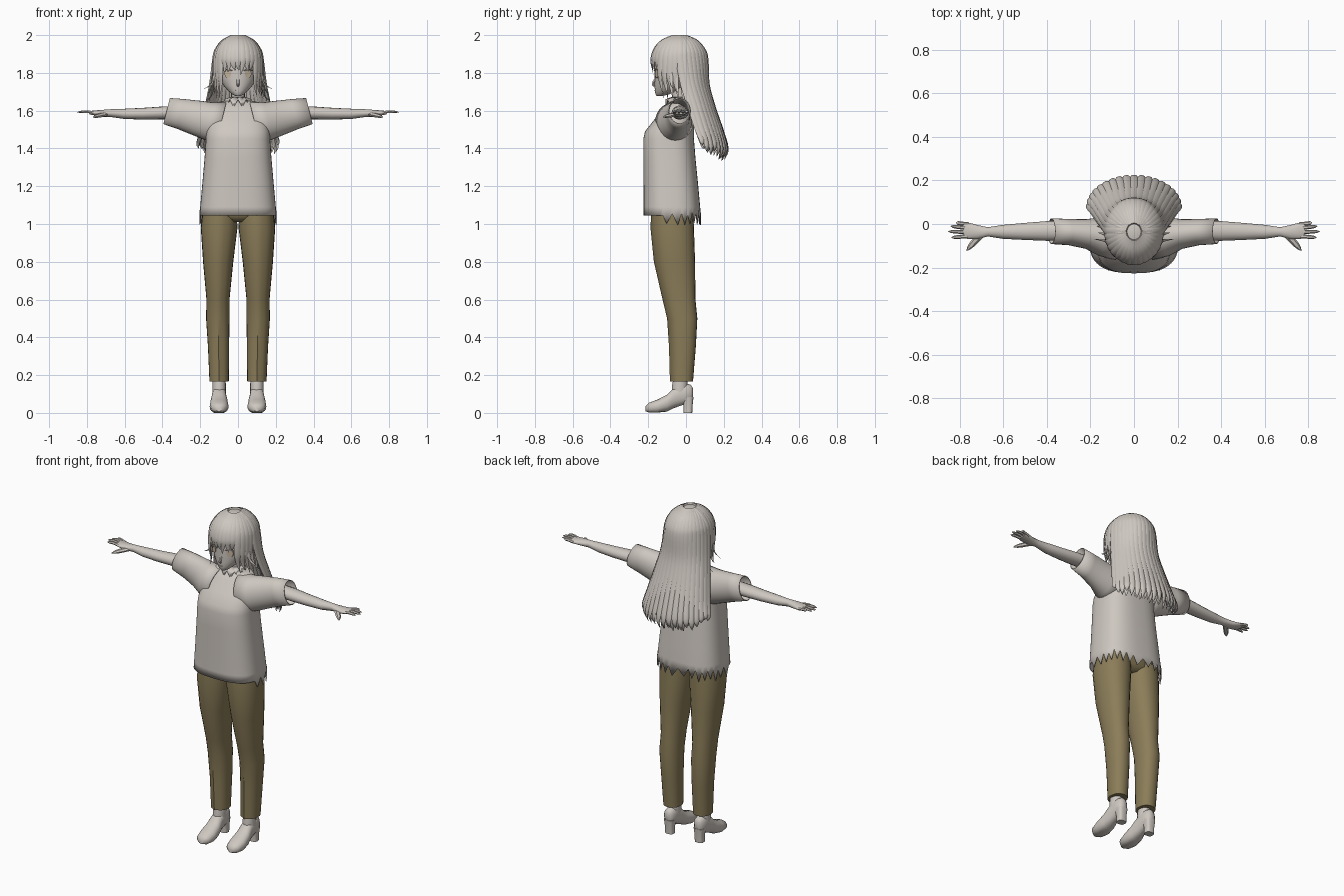
import bpy, bmesh, math, random
from math import sin, cos, pi
from mathutils import Vector

random.seed(4)
cube = bpy.data.objects.get("Cube")
if cube:
    bpy.data.objects.remove(cube)


def material(name, rgb):
    m = bpy.data.materials.new(name)
    m.use_nodes = True
    m.diffuse_color = (*rgb, 1)
    m.node_tree.nodes["Principled BSDF"].inputs["Base Color"].default_value = (*rgb, 1)
    return m


PALE = material("warm pale grey", (0.62, 0.575, 0.53))
OLIVE = material("olive brown", (0.26, 0.205, 0.10))
TAN = material("light tan", (0.56, 0.46, 0.34))


def finish(name, bm, mat, mirror=False, thick=0, angle=50):
    bmesh.ops.recalc_face_normals(bm, faces=bm.faces)
    me = bpy.data.meshes.new(name)
    bm.to_mesh(me)
    bm.free()
    me.materials.append(mat)
    ob = bpy.data.objects.new(name, me)
    bpy.context.collection.objects.link(ob)
    bpy.ops.object.select_all(action="DESELECT")
    ob.select_set(True)
    bpy.context.view_layer.objects.active = ob
    bpy.ops.object.shade_smooth_by_angle(angle=math.radians(angle))
    if thick:
        ob.modifiers.new("cloth", "SOLIDIFY").thickness = thick
    if mirror:
        ob.modifiers.new("other side", "MIRROR")
    return ob


def skin(bm, rings, caps=True):
    """Bridge a list of vertex loops with quads."""
    for a, b in zip(rings, rings[1:]):
        n = len(a)
        for i in range(n):
            bm.faces.new((a[i], a[(i + 1) % n], b[(i + 1) % n], b[i]))
    if caps:
        bm.faces.new(rings[0])
        bm.faces.new(rings[-1])


def loft(name, axis, sections, mat, n=24, power=2, caps=True, mirror=False,
         thick=0, shear=0, edit=None):
    """Sections are (position, centre u, centre v, radius u, radius v)."""
    bm = bmesh.new()
    rings = []
    for k, (p, cu, cv, ru, rv) in enumerate(sections):
        ring = []
        for i in range(n):
            c, s = cos(2 * pi * i / n), sin(2 * pi * i / n)
            u = cu + ru * math.copysign(abs(c) ** (2 / power), c)
            v = cv + rv * math.copysign(abs(s) ** (2 / power), s)
            co = {"x": (p - shear * (v - cv), u, v), "y": (u, p, v), "z": (u, v, p)}[axis]
            co = Vector(co)
            if edit:
                edit(co, k, i)
            ring.append(bm.verts.new(co))
        rings.append(ring)
    skin(bm, rings, caps)
    return finish(name, bm, mat, mirror, thick)


def sample(pts, steps):
    """Catmull-Rom curve through the points."""
    p = [Vector(q) for q in pts]
    p = [2 * p[0] - p[1]] + p + [2 * p[-1] - p[-2]]
    out = []
    for j in range(1, len(p) - 2):
        a, b, c, d = p[j - 1:j + 3]
        for k in range(steps):
            t = k / steps
            out.append(0.5 * (2 * b + (c - a) * t + (2 * a - 5 * b + 4 * c - d) * t * t
                              + (3 * b - a - 3 * c + d) * t ** 3))
    return out + [p[-2]]


def lock(bm, pts, normal, width, thick, taper=4, steps=4, sides=6):
    """Flattened tube that narrows to its tip; normal(point) faces outward."""
    path = sample(pts, steps)
    rings = []
    for i, q in enumerate(path):
        t = i / (len(path) - 1)
        tan = (path[min(i + 1, len(path) - 1)] - path[max(i - 1, 0)]).normalized()
        side = tan.cross(normal(q)).normalized()
        up = side.cross(tan)
        f = max(1 - t ** taper, 0.06)
        rings.append([bm.verts.new(q + side * cos(2 * pi * k / sides) * width * f
                                   + up * sin(2 * pi * k / sides) * thick * f)
                      for k in range(sides)])
    skin(bm, rings)


# Trousers, with a pressed crease down the front of each leg
def crease(co, k, i):
    if i == 18:
        co.y -= 0.006


loft("trouser_legs", "z", [
    (1.07, .097, -.07, .09, .108), (.98, .1, -.07, .097, .112), (.8, .105, -.058, .08, .106),
    (.6, .106, -.034, .061, .084), (.5, .107, -.017, .062, .077), (.35, .103, -.016, .056, .068),
    (.165, .1, -.021, .051, .058)], OLIVE, power=2.2, mirror=True, edit=crease)
loft("trouser_hips", "z", [(1.01, 0, -.07, .05, .07), (1.04, 0, -.07, .165, .1),
                           (1.12, 0, -.07, .175, .105)], OLIVE, power=2.4)


# Shirt with a torn hem at the sides and back
def torn_hem(co, k, i):
    if k == 0 and co.y > -.11:
        co.z += (-.04 if i % 2 else .015) + random.uniform(-.012, .008)


loft("shirt_body", "z", [
    (1.045, 0, -.073, .205, .152), (1.09, 0, -.075, .2, .15), (1.2, 0, -.08, .19, .145),
    (1.35, 0, -.088, .177, .138), (1.45, 0, -.092, .17, .134), (1.49, 0, -.087, .168, .13),
    (1.55, 0, -.065, .155, .105), (1.61, 0, -.045, .14, .075), (1.645, 0, -.035, .11, .055),
    (1.655, 0, -.03, .05, .04)],
    PALE, n=56, power=2.7, caps=False, thick=.004, edit=torn_hem)
loft("shirt_sleeves", "x", [
    (.09, -.065, 1.535, .1, .11), (.16, -.058, 1.546, .088, .098), (.22, -.046, 1.562, .068, .09),
    (.3, -.037, 1.582, .06, .079), (.378, -.033, 1.598, .059, .069)],
    PALE, n=28, caps=False, mirror=True, thick=.005, shear=.25)


def torn_collar(co, k, i):
    if k == 0:
        co.z += .025 if i % 2 else -.015


loft("torn_collar", "z", [(1.635, 0, -.045, .075, .065), (1.672, 0, -.035, .043, .042)],
     PALE, n=20, caps=False, thick=.003, edit=torn_collar)

# Arms and hands
loft("arms", "x", [
    (.25, -.03, 1.592, .045, .036), (.4, -.032, 1.588, .045, .034), (.5, -.034, 1.584, .039, .031),
    (.6, -.036, 1.583, .032, .027), (.67, -.036, 1.587, .021, .021), (.72, -.037, 1.586, .033, .018),
    (.76, -.031, 1.588, .038, .013), (.785, -.029, 1.589, .033, .009)],
    PALE, n=16, mirror=True)
bm = bmesh.new()
for y, tip_x, tip_y in ((-.001, .815, .008), (-.019, .842, -.01), (-.038, .853, -.034), (-.056, .838, -.062)):
    lock(bm, [(.76, y, 1.588), (.8, (y + tip_y) / 2, 1.595), (tip_x, tip_y, 1.592)],
         lambda q: Vector((0, 0, 1)), .009, .008, taper=8)
lock(bm, [(.695, -.045, 1.583), (.735, -.085, 1.574), (.768, -.123, 1.566)],
     lambda q: Vector((0, 0, 1)), .015, .012, taper=5)
finish("fingers", bm, PALE, mirror=True)


# Shoes
def flat_sole(co, k, i):
    co.z = max(co.z, .002 if co.y < -.09 else .02)


loft("shoes", "y", [
    (-.214, .1, .022, .016, .014), (-.195, .1, .027, .04, .027), (-.15, .1, .034, .05, .037),
    (-.1, .1, .052, .046, .045), (-.06, .1, .082, .038, .055), (-.01, .1, .1, .035, .056),
    (.025, .1, .103, .03, .046), (.038, .1, .103, .015, .025)],
    PALE, n=20, power=2.3, mirror=True, edit=flat_sole)
loft("shoe_heels", "z", [(0, .1, .01, .026, .023), (.04, .1, .011, .026, .024),
                         (.085, .1, .008, .032, .032)], PALE, power=3, mirror=True)
loft("ankles", "z", [(.08, .1, -.03, .035, .045), (.14, .1, -.033, .036, .042),
                     (.2, .1, -.028, .033, .035)], PALE, n=16, mirror=True)

# Neck and head
loft("neck", "z", [(1.58, 0, -.03, .05, .045), (1.65, 0, -.035, .036, .036),
                   (1.75, 0, -.04, .036, .036)], PALE, n=16)
loft("head", "z", [
    (1.677, 0, -.142, .012, .012), (1.686, 0, -.125, .03, .036), (1.705, 0, -.105, .052, .06),
    (1.735, 0, -.083, .078, .083), (1.77, 0, -.068, .097, .098), (1.81, 0, -.058, .106, .108),
    (1.88, 0, -.045, .11, .12), (1.95, 0, -.04, .085, .09)], PALE, n=32)
bm = bmesh.new()
lock(bm, [(0, -.163, 1.765), (0, -.172, 1.748), (0, -.172, 1.735), (0, -.155, 1.73)],
     lambda q: Vector((0, -1, 0)), .008, .008, taper=6)
lock(bm, [(-.016, -.16, 1.71), (0, -.166, 1.708), (.016, -.16, 1.71)],
     lambda q: Vector((0, -1, 0)), .002, .003, taper=9)
finish("nose_and_mouth", bm, PALE)


# Eyes: thin oval plates, upper lashes and brows
def wrap_eye(co, k, i):
    co.y += abs(co.x) ** 2 * 4.6 - .007


loft("eyes", "y", [(-.163, .054, 1.795, .017, .021), (-.156, .054, 1.795, .017, .021)],
     TAN, n=20, mirror=True, edit=wrap_eye)
bm = bmesh.new()
for z, r in ((1.811, .003), (1.843, .002)):
    lock(bm, [(.03, -.167, z), (.055, -.16, z + .008), (.083, -.137, z - .002)],
         lambda q: Vector((0, -1, 0)), r, r, taper=6)
finish("lashes_and_brows", bm, PALE, mirror=True)

# Hair cap: an ellipsoid opened over the face and nape
CENTRE, RADII = Vector((0, -.036, 1.862)), Vector((.128, .146, .134))


def on_cap(a, t, grow=1.0):
    """Point on the cap: a turns from the back, t falls from the crown."""
    d = Vector((sin(a) * sin(t), cos(a) * sin(t), cos(t)))
    return CENTRE + grow * Vector([d[k] * RADII[k] for k in range(3)])


def outward(q):
    return (q - Vector((0, -.03, min(q.z, 1.86)))).normalized()


bm = bmesh.new()
bmesh.ops.create_uvsphere(bm, u_segments=40, v_segments=24, radius=1)
for v in bm.verts:
    v.co = CENTRE + Vector([v.co[k] * RADII[k] for k in range(3)])
low = [f for f in bm.faces
       if f.calc_center_median().z < (1.87 if f.calc_center_median().y < -.09 else 1.77)]
bmesh.ops.delete(bm, geom=low, context="FACES")
finish("hair_cap", bm, PALE)

# Long back hair: overlapping locks that fan out over the shoulders
bm = bmesh.new()
COUNT = 19
for layer, shrink in ((0, 1.0), (1, .9)):
    for j in range(COUNT - layer):
        a = -1.52 + 3.04 * (j + layer / 2) / (COUNT - 1)
        pts = [on_cap(a, t, shrink) for t in (.25, .7, 1.15, 1.55)]
        drop = random.uniform(-.02, .015) + .07 * abs(a / 1.5) ** 2
        for z, cy, rx, ry in ((1.74, -.012, .142, .128), (1.62, .025, .165, .123),
                              (1.5, .06, .19, .13), (1.4 + drop / 2, .08, .212, .14),
                              (1.345 + drop, .08, .208, .125)):
            pts.append((sin(a) * rx * shrink, cy + cos(a) * ry * shrink, z))
        lock(bm, pts, outward, .025, .011, taper=7)
finish("long_back_hair", bm, PALE, angle=70)

# Fringe: pointed locks over the forehead, longer beside the face
bm = bmesh.new()
for j in range(15):
    b = -1.4 + 2.8 * j / 14
    a = pi - b
    pts = [on_cap(a, t, 1.01) for t in (.25, .65, 1.05, 1.45)]
    tip = on_cap(a, 1.62, 1.02)
    if abs(b) > .75:
        pts += [(tip.x * 1.0, tip.y, 1.79), (tip.x * .98, tip.y + .01, 1.73),
                (tip.x * 1.06, tip.y + .02, 1.675 + random.uniform(-.02, .02))]
    else:
        pts += [(tip.x * .95, tip.y + .003, 1.84),
                (tip.x * .9 + random.uniform(-.01, .01), tip.y + .008, 1.80 + random.uniform(-.02, .015))]
    lock(bm, pts, outward, .024, .008, taper=3)
finish("fringe", bm, PALE, angle=70)

# Loose flicks at the sides
bm = bmesh.new()
for y, x, z in ((-.08, .182, 1.715), (-.05, .165, 1.69), (-.02, .17, 1.655)):
    lock(bm, [(.115, y, 1.85), (.128, y, 1.78), (.14, y + .005, z + .025), (x, y + .01, z)],
         outward, .012, .006, taper=2)
finish("side_flicks", bm, PALE, mirror=True, angle=70)
